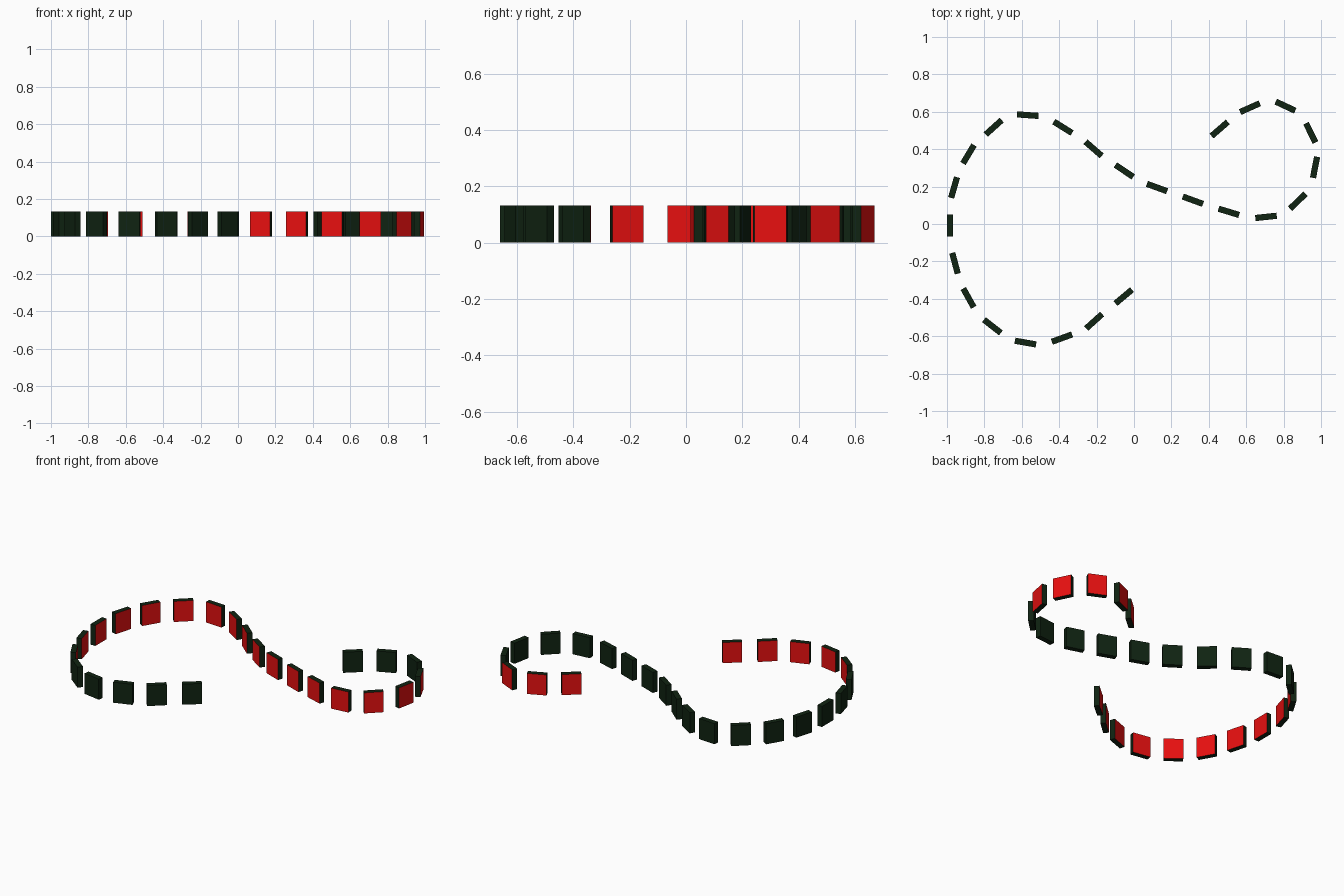
import bpy, bmesh
from math import radians
from mathutils import Vector

if "Cube" in bpy.data.objects:
    bpy.data.objects.remove(bpy.data.objects["Cube"])

LENGTH, THICK, HEIGHT = 0.115, 0.033, 0.132

# x, y, heading (degrees) of every tile along the S-shaped trail
TRAIL = [
    (-0.055, -0.388, 220), (-0.213, -0.52, 222), (-0.385, -0.61, 200),
    (-0.58, -0.634, 170), (-0.757, -0.547, 142), (-0.885, -0.395, 119),
    (-0.957, -0.21, 105), (-0.983, -0.008, 90), (-0.962, 0.195, 74),
    (-0.885, 0.373, 59), (-0.75, 0.517, 42), (-0.568, 0.582, -4),
    (-0.38, 0.517, -32), (-0.216, 0.402, -41), (-0.052, 0.284, -34),
    (0.123, 0.195, -20), (0.315, 0.127, -20), (0.507, 0.065, -17),
    (0.706, 0.038, 6), (0.876, 0.122, 44), (0.968, 0.303, 79),
    (0.945, 0.487, 116), (0.81, 0.63, 155), (0.62, 0.622, 204),
    (0.458, 0.508, 221),
]


def material(name, colour):
    mat = bpy.data.materials.new(name)
    mat.diffuse_color = (*colour, 1)
    mat.use_nodes = True
    mat.node_tree.nodes["Principled BSDF"].inputs["Base Color"].default_value = mat.diffuse_color
    return mat


dark = material("dark_green", (0.005, 0.017, 0.006))
red = material("red", (0.8, 0.005, 0.005))

# one shared tile: dark block with a red face on its right-hand side
bm = bmesh.new()
bmesh.ops.create_cube(bm, size=1)
bmesh.ops.scale(bm, vec=Vector((LENGTH, THICK, HEIGHT)), verts=bm.verts)
bmesh.ops.translate(bm, vec=Vector((0, 0, HEIGHT / 2)), verts=bm.verts)
bm.normal_update()
for face in bm.faces:
    face.material_index = 1 if face.normal.y < -0.9 else 0
tile = bpy.data.meshes.new("tile")
bm.to_mesh(tile)
bm.free()
tile.materials.append(dark)
tile.materials.append(red)

# stand the tiles along the trail
for i, (x, y, heading) in enumerate(TRAIL, 1):
    ob = bpy.data.objects.new(f"tile_{i:02d}", tile)
    ob.location = (x, y, 0)
    ob.rotation_euler.z = radians(heading)
    bpy.context.collection.objects.link(ob)
